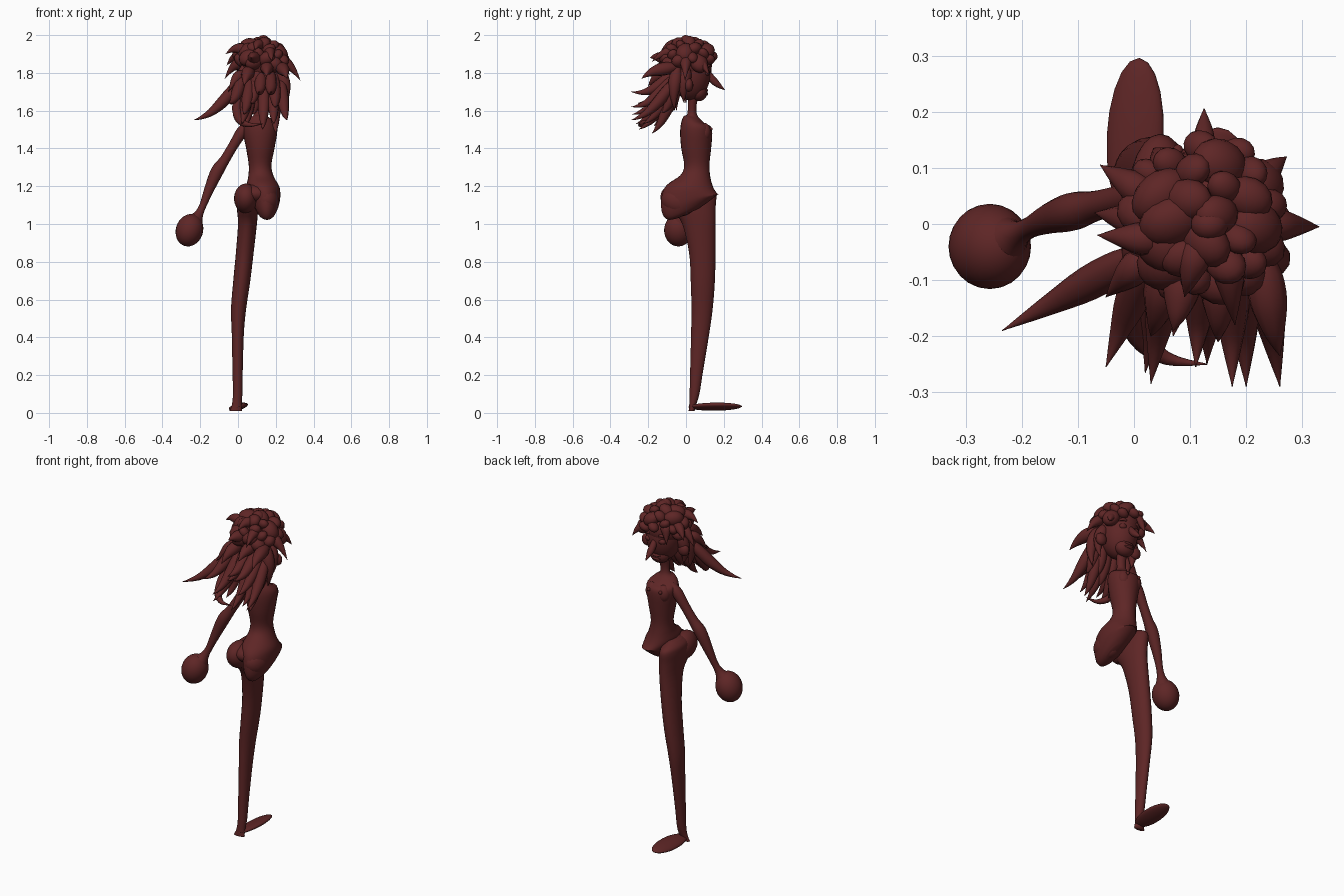
import bpy, bmesh, math, random
from mathutils import Vector, Matrix

random.seed(11)
skin = bpy.data.materials.new("dark maroon")
skin.diffuse_color = (0.112, 0.019, 0.019, 1)


def finish(name, bm):
    bmesh.ops.recalc_face_normals(bm, faces=bm.faces)
    for f in bm.faces:
        f.smooth = True
    me = bpy.data.meshes.new(name)
    bm.to_mesh(me)
    bm.free()
    me.materials.append(skin)
    ob = bpy.data.objects.new(name, me)
    bpy.context.collection.objects.link(ob)
    return ob


def smooth_rows(rows, steps=4):
    """Catmull-Rom interpolation through rows of numbers."""
    out = []
    n = len(rows)
    for i in range(n - 1):
        p = [rows[max(0, min(n - 1, i + k))] for k in (-1, 0, 1, 2)]
        for s in range(steps):
            t = s / steps
            out.append([0.5 * (2 * b + (c - a) * t + (2 * a - 5 * b + 4 * c - d) * t * t
                               + (3 * b - a - 3 * c + d) * t ** 3)
                        for a, b, c, d in zip(*p)])
    return out + [list(rows[-1])]


def skin_rings(name, rings):
    bm = bmesh.new()
    vs = [[bm.verts.new(p) for p in r] for r in rings]
    n = len(vs[0])
    for a, b in zip(vs, vs[1:]):
        for i in range(n):
            j = (i + 1) % n
            bm.faces.new((a[i], a[j], b[j], b[i]))
    bm.faces.new(vs[0])
    bm.faces.new(vs[-1])
    return finish(name, bm)


def loft(name, rows, sides=24):
    """Level ellipse rings: x, y, z, x radius, y radius, forward tilt."""
    rings = []
    for x, y, z, rx, ry, tilt in smooth_rows(rows):
        ring = []
        for i in range(sides):
            a = 2 * math.pi * i / sides
            dy = ry * math.sin(a)
            ring.append((x + rx * math.cos(a), y + dy, z + tilt * dy))
        rings.append(ring)
    return skin_rings(name, rings)


def tube(name, rows, sides=12, steps=4):
    """Round sweep along a path: x, y, z, radius."""
    pts = smooth_rows(rows, steps)
    rings = []
    side = Vector((0.9, 0.3, 0.2))
    for i, p in enumerate(pts):
        d = Vector(pts[min(i + 1, len(pts) - 1)][:3]) - Vector(pts[max(i - 1, 0)][:3])
        d.normalize()
        u = (side - d * side.dot(d)).normalized()
        side = u
        v = d.cross(u)
        r = max(p[3], 0.0008)
        rings.append([Vector(p[:3]) + r * (u * math.cos(2 * math.pi * k / sides)
                      + v * math.sin(2 * math.pi * k / sides)) for k in range(sides)])
    return skin_rings(name, rings)


def ball(name, c, r, rot=(0, 0, 0), seg=20):
    bm = bmesh.new()
    m = Matrix.Translation(c)
    for ang, ax in zip(rot, "XYZ"):
        m = m @ Matrix.Rotation(math.radians(ang), 4, ax)
    bmesh.ops.create_uvsphere(bm, u_segments=seg, v_segments=seg * 2 // 3, radius=1,
                              matrix=m @ Matrix.Diagonal((*r, 1)))
    return finish(name, bm)


# Leg, narrow at the ankle and full at the hip
loft("leg", [
    (-0.012, 0.030, 0.010, 0.034, 0.016, 0),
    (-0.007, 0.035, 0.040, 0.026, 0.018, 0),
    (-0.002, 0.045, 0.10, 0.025, 0.026, 0),
    (-0.002, 0.056, 0.22, 0.027, 0.034, 0),
    (-0.001, 0.075, 0.42, 0.032, 0.048, 0),
    (0.003, 0.085, 0.55, 0.040, 0.056, 0),
    (0.020, 0.089, 0.70, 0.045, 0.064, 0),
    (0.036, 0.086, 0.85, 0.047, 0.070, 0),
    (0.050, 0.068, 1.00, 0.050, 0.088, 0),
    (0.050, 0.045, 1.08, 0.056, 0.112, 0.1),
    (0.046, 0.035, 1.14, 0.058, 0.125, 0.1),
    (0.043, 0.035, 1.18, 0.050, 0.105, 0.0),
    (0.045, 0.035, 1.205, 0.025, 0.050, 0)])
ball("left_buttock", (0.042, -0.040, 1.135), (0.063, 0.096, 0.078), (-15, 0, 0))

# Flat oval foot
ball("foot", (0.002, 0.155, 0.033), (0.052, 0.142, 0.018), (0, -14, -3))

# Torso with the tilted hip underneath
loft("torso", [
    (0.155, 0.010, 1.055, 0.025, 0.055, 0.45),
    (0.152, 0.016, 1.075, 0.050, 0.115, 0.45),
    (0.150, 0.020, 1.115, 0.070, 0.150, 0.28),
    (0.145, 0.020, 1.16, 0.079, 0.146, 0.0),
    (0.132, 0.024, 1.20, 0.086, 0.122, -0.08),
    (0.122, 0.050, 1.25, 0.068, 0.080, -0.1),
    (0.117, 0.057, 1.31, 0.060, 0.067, 0),
    (0.118, 0.054, 1.40, 0.075, 0.079, 0),
    (0.117, 0.054, 1.48, 0.090, 0.085, 0),
    (0.116, 0.052, 1.525, 0.088, 0.078, -0.1),
    (0.115, 0.040, 1.555, 0.060, 0.052, -0.3),
    (0.115, 0.033, 1.58, 0.030, 0.026, -0.1),
    (0.118, 0.033, 1.63, 0.027, 0.023, 0),
    (0.122, 0.045, 1.70, 0.034, 0.030, 0)])
ball("pelvis", (0.098, -0.005, 1.160), (0.090, 0.118, 0.058))
ball("right_buttock", (0.152, -0.042, 1.118), (0.066, 0.092, 0.076), (-20, 0, 0))
for side in (-1, 1):
    ball("breast", (0.116 + side * 0.038, 0.098, 1.485), (0.038, 0.034, 0.05))
    ball("breast_tip", (0.116 + side * 0.038, 0.130, 1.503), (0.010, 0.012, 0.010), seg=10)

# Arm flowing into a teardrop hand
tube("arm", [
    (0.060, 0.055, 1.53, 0.020), (0.022, 0.052, 1.49, 0.030),
    (-0.025, 0.043, 1.415, 0.026), (-0.070, 0.032, 1.34, 0.027),
    (-0.110, 0.022, 1.28, 0.034), (-0.150, 0.010, 1.19, 0.027),
    (-0.185, -0.006, 1.10, 0.019), (-0.207, -0.018, 1.053, 0.024),
    (-0.226, -0.027, 1.02, 0.043), (-0.243, -0.034, 0.99, 0.061)], sides=18)
ball("hand", (-0.257, -0.040, 0.967), (0.072, 0.076, 0.087), (0, 18, 0), seg=24)

# Head and face
ball("head", (0.125, 0.025, 1.80), (0.098, 0.105, 0.145), seg=24)
ball("jaw", (0.125, 0.068, 1.70), (0.058, 0.045, 0.050))
tube("nose", [(0.125, 0.105, 1.82, 0.008), (0.125, 0.125, 1.785, 0.018),
              (0.125, 0.16, 1.745, 0.018), (0.125, 0.205, 1.71, 0.001)])
for side in (-1, 1):
    x = 0.125 + side * 0.042
    ball("eye", (x, 0.108, 1.80), (0.024, 0.018, 0.017), seg=14)
    tube("brow", [(x - 0.03, 0.105, 1.825, 0.004), (x, 0.120, 1.84, 0.010),
                  (x + 0.03, 0.105, 1.83, 0.004)], 8)
    ball("ear", (0.125 + side * 0.120, 0.015, 1.735), (0.034, 0.024, 0.036), seg=14)
for z in (1.688, 1.708):
    ball("lip", (0.125, 0.104, z), (0.030, 0.013, 0.009), seg=14)

# Large uneven curls over the crown, leaving the face clear
ball("hair_cap", (0.122, 0.010, 1.850), (0.112, 0.122, 0.104), seg=24)
for i in range(32):
    t = (i + 0.5) / 32
    h = 1 - 1.2 * t
    a = i * 2.39996
    w = math.sqrt(max(0, 1 - h * h))
    r = random.uniform(0.026, 0.050)
    k = 1.15 - r * 5
    p = Vector((0.125 + 0.118 * k * w * math.cos(a), 0.016 + 0.126 * k * w * math.sin(a),
                1.862 + 0.102 * k * h))
    if p.y > 0.08 and p.z < 1.86:
        continue
    ball("curl", p, (r * 1.2, r, r * 0.85),
         [random.uniform(-50, 50) for _ in range(3)], seg=14)


def lock(name, root, tip, fat, sag):
    """Tapered lock from root to tip, sagging under the straight line."""
    root, tip = Vector(root), Vector(tip)
    rows = []
    for t, r in ((0, 0.45), (0.2, 0.95), (0.42, 1), (0.65, 0.66), (0.85, 0.3), (1, 0.01)):
        p = root.lerp(tip, t) + Vector(sag) * math.sin(math.pi * t ** 1.2)
        rows.append((*p, r * fat))
    tube(name, rows, 10, 3)


# Locks sweeping to the back with upturned ends, listed by tip
tips = [
    (-0.235, -0.19, 1.55), (-0.05, -0.255, 1.64), (0.03, -0.285, 1.58),
    (0.02, -0.265, 1.53), (0.13, -0.25, 1.50), (0.11, -0.255, 1.70),
    (0.175, -0.29, 1.70), (0.20, -0.29, 1.62), (0.26, -0.29, 1.55),
    (0.26, -0.235, 1.77), (0.19, -0.23, 1.53), (0.07, -0.20, 1.64),
    (0.20, -0.18, 1.48), (0.04, -0.17, 1.52), (0.13, -0.14, 1.55),
    (0.23, -0.13, 1.59), (0.00, -0.14, 1.60), (0.18, -0.10, 1.58),
    (0.08, -0.10, 1.58), (0.03, -0.20, 1.73), (0.15, -0.21, 1.78),
    (0.07, -0.19, 1.88), (0.20, -0.17, 1.66)]
for x, y, z in tips:
    root = (0.125 + max(-0.095, min(0.10, (x - 0.11) * 0.75)), -0.045,
            1.80 + 0.25 * (z - 1.64))
    low = z < 1.72
    lock("hair_lock", root, (x, y, z), 0.031 if low else 0.034,
         (0, 0, -0.040) if low else (0, -0.015, 0.012))
# Hooked lock curling across the back
tube("hooked_lock", [(0.02, -0.06, 1.72, 0.015), (-0.005, -0.13, 1.62, 0.026),
                     (0.01, -0.20, 1.55, 0.022), (0.06, -0.24, 1.525, 0.012),
                     (0.13, -0.25, 1.53, 0.001)], 10, 4)

# Locks hanging beside the face and neck
for x, y, z in ((0.24, -0.04, 1.60), (0.23, 0.01, 1.64), (0.015, -0.03, 1.60),
                (0.02, 0.02, 1.64), (0.15, -0.06, 1.62), (0.10, -0.06, 1.60)):
    lock("hanging_lock", (0.125 + (x - 0.125) * 0.8, y - 0.005, 1.84), (x, y - 0.02, z),
         0.034, ((x - 0.125) * 0.18, -0.01, 0))

# Short flicks at the sides, brow and crown: root then tip
flicks = [
    ((0.21, 0.00, 1.88), (0.33, -0.005, 1.76)), ((0.20, 0.06, 1.85), (0.272, 0.12, 1.79)),
    ((0.04, 0.00, 1.87), (-0.07, 0.02, 1.77)), ((0.04, 0.04, 1.89), (-0.06, 0.105, 1.84)),
    ((0.06, -0.03, 1.92), (-0.065, -0.02, 1.90)), ((0.03, -0.05, 1.80), (-0.05, -0.13, 1.70)),
    ((0.12, -0.02, 1.94), (0.09, -0.13, 1.92)), ((0.07, 0.09, 1.90), (0.035, 0.135, 1.80)),
    ((0.16, -0.02, 1.92), (0.18, -0.18, 1.86))]
for root, tip in flicks:
    lock("hair_flick", root, tip, 0.029, (0, 0, 0.020))
# Topmost curl
ball("top_curl", (0.135, 0.0, 1.968), (0.034, 0.03, 0.032), (20, 15, 0), seg=14)
